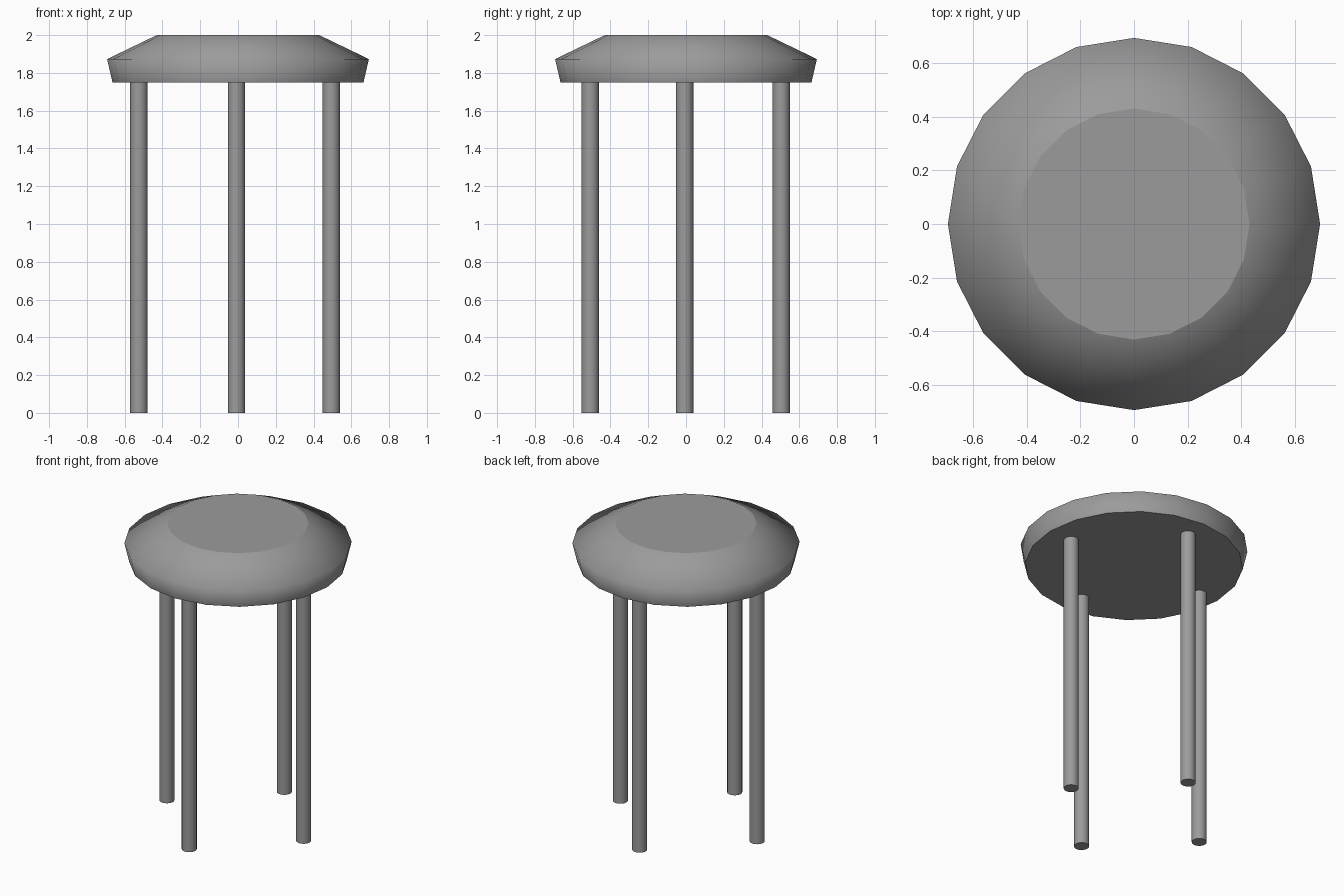
import bpy
import bmesh
import math

SIDES = 20

cube = bpy.data.objects.get("Cube")
if cube:
    bpy.data.objects.remove(cube, do_unlink=True)

# One plain grey for the whole stool
grey = bpy.data.materials.new("plain_grey")
grey.use_nodes = True
grey.diffuse_color = (0.33, 0.33, 0.33, 1)
grey.node_tree.nodes["Principled BSDF"].inputs["Base Color"].default_value = grey.diffuse_color


def turned_part(name, profile, location=(0, 0, 0)):
    """Stack rings of (radius, height): smooth sides, flat sharp-edged caps."""
    bm = bmesh.new()
    rings = []
    for radius, z in profile:
        rings.append([bm.verts.new((radius * math.cos(a), radius * math.sin(a), z))
                      for a in (math.tau * i / SIDES for i in range(SIDES))])
    for low, high in zip(rings, rings[1:]):
        for i in range(SIDES):
            j = (i + 1) % SIDES
            bm.faces.new((low[i], low[j], high[j], high[i])).smooth = True
    for cap in (bm.faces.new(rings[0][::-1]), bm.faces.new(rings[-1])):
        for edge in cap.edges:
            edge.smooth = False
    mesh = bpy.data.meshes.new(name)
    bm.to_mesh(mesh)
    bm.free()
    mesh.materials.append(grey)
    obj = bpy.data.objects.new(name, mesh)
    obj.location = location
    bpy.context.collection.objects.link(obj)
    return obj


# Round seat: flared rim, sloping shoulder, flat top
turned_part("seat", [(0.664, 1.748), (0.693, 1.873), (0.43, 2.0)])

# Four straight round legs
legs = {
    "front_leg": (-0.008, -0.507),
    "back_leg": (-0.008, 0.504),
    "right_leg": (-0.525, -0.007),
    "left_leg": (0.494, -0.007),
}
for leg_name, (x, y) in legs.items():
    turned_part(leg_name, [(0.046, 0), (0.046, 1.76)], (x, y, 0))
